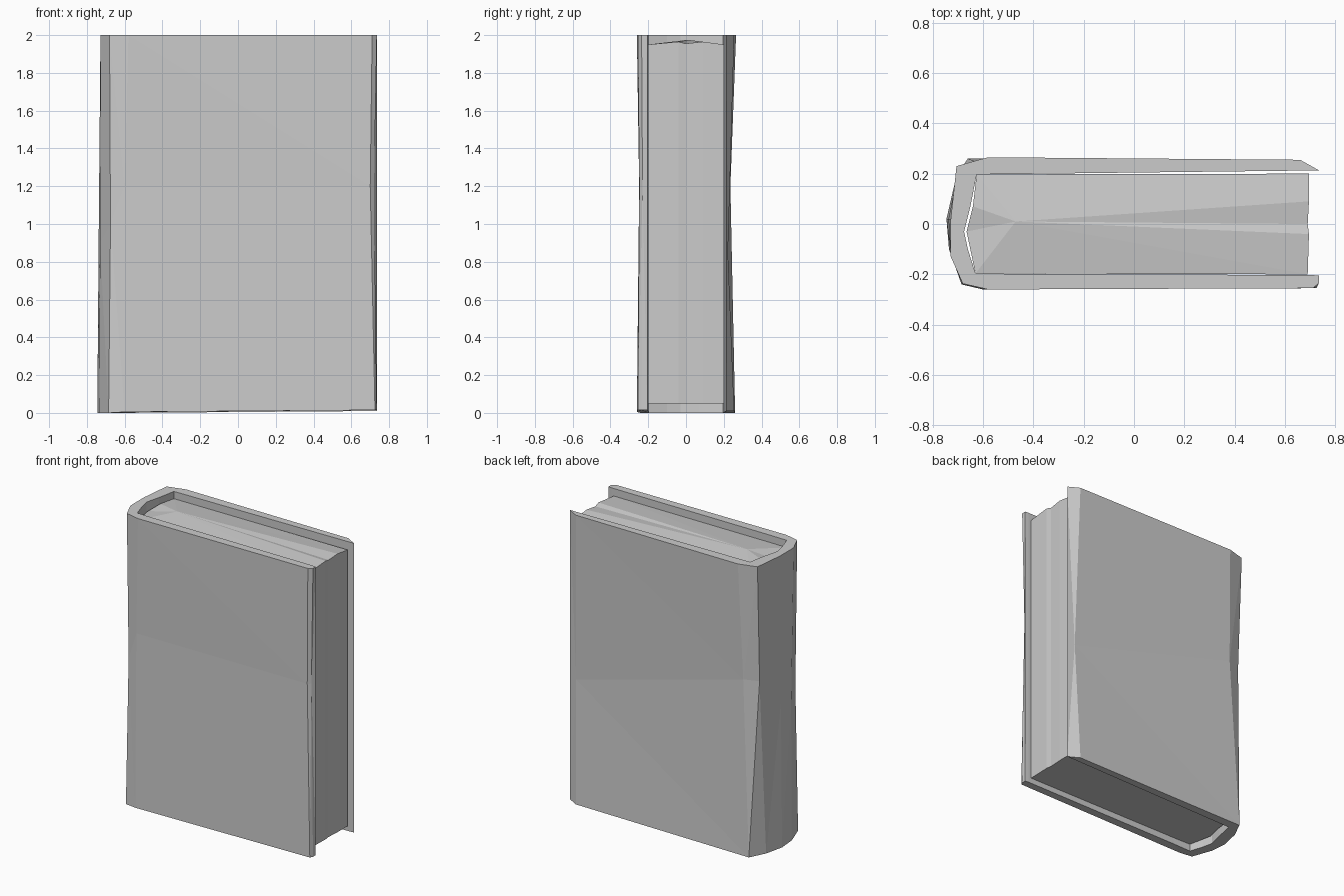
import bpy, bmesh

if "Cube" in bpy.data.objects:
    bpy.data.objects.remove(bpy.data.objects["Cube"])


def make_material(name, value):
    mat = bpy.data.materials.new(name)
    mat.use_nodes = True
    color = (value, value, value, 1)
    mat.diffuse_color = color
    mat.node_tree.nodes["Principled BSDF"].inputs["Base Color"].default_value = color
    return mat


GREY = make_material("plain grey", 0.6)


def finish(bm, name):
    bmesh.ops.recalc_face_normals(bm, faces=bm.faces)
    bmesh.ops.triangulate(bm, faces=[f for f in bm.faces if len(f.verts) > 3])
    mesh = bpy.data.meshes.new(name)
    bm.to_mesh(mesh)
    bm.free()
    mesh.materials.append(GREY)
    bpy.context.collection.objects.link(bpy.data.objects.new(name, mesh))


def ring(bm, points, heights):
    return [bm.verts.new((x, y, z)) for (x, y), z in zip(points, heights)]


def bridge(bm, lower, upper):
    n = len(lower)
    for i in range(n):
        j = (i + 1) % n
        bm.faces.new((lower[i], lower[j], upper[j], upper[i]))


# Cover: one folded board, running front edge - spine - back edge
outer_top = [(0.735, -0.235), (0.71, -0.255), (-0.58, -0.26), (-0.68, -0.237), (-0.728, -0.13),
             (-0.728, 0.02), (-0.705, 0.23), (-0.58, 0.265), (0.66, 0.255)]
outer_mid = [(0.72, -0.23), (0.70, -0.247), (-0.60, -0.248), (-0.675, -0.225), (-0.73, -0.10),
             (-0.737, 0.02), (-0.70, 0.20), (-0.60, 0.235), (0.68, 0.222)]
outer_low = [(0.735, -0.235), (0.725, -0.255), (-0.60, -0.26), (-0.685, -0.24), (-0.735, -0.10),
             (-0.745, 0.02), (-0.715, 0.15), (-0.66, 0.26), (0.66, 0.255)]
inner = [(0.735, -0.205), (0.71, -0.203), (-0.50, -0.198), (-0.63, -0.195), (-0.66, -0.10),
         (-0.675, -0.03), (-0.65, 0.07), (-0.625, 0.197), (0.735, 0.213)]
count = len(inner)
mid_heights = [1.2, 1.2, 1.2, 1.0, 0.9, 1.0, 1.2, 1.2, 0.85]
low_heights = [0.015, 0.015, 0.005, 0, 0, 0, 0, 0, 0.01]

bm = bmesh.new()
rings = []
for outline, heights in ((outer_low, low_heights), (outer_mid, mid_heights),
                         (outer_top, [2.0] * count)):
    rings.append(ring(bm, outline + inner[::-1], heights + heights[::-1]))
for lower, upper in zip(rings, rings[1:]):
    bridge(bm, lower, upper)
for end in (rings[0], rings[-1]):
    for i in range(count - 1):
        bm.faces.new((end[i], end[i + 1], end[-2 - i], end[-1 - i]))
finish(bm, "cover")

# Page block: slightly uneven fore edge and a fanned, ridged top
outline = [(-0.63, -0.197), (0.69, -0.2), (0.695, -0.04), (0.69, 0.0), (0.695, 0.09),
           (0.695, 0.2), (-0.625, 0.197), (-0.64, 0.07), (-0.665, -0.03)]
top_heights = [1.95, 1.95, 1.965, 1.955, 1.965, 1.95, 1.95, 1.96, 1.94]
bm = bmesh.new()
low = ring(bm, outline, [0.05] * len(outline))
top = ring(bm, outline, top_heights)
bridge(bm, low, top)
bm.faces.new(low)
peak = bm.verts.new((-0.47, 0.01, 1.975))
for i in range(len(top)):
    bm.faces.new((top[i], top[(i + 1) % len(top)], peak))
finish(bm, "pages")
